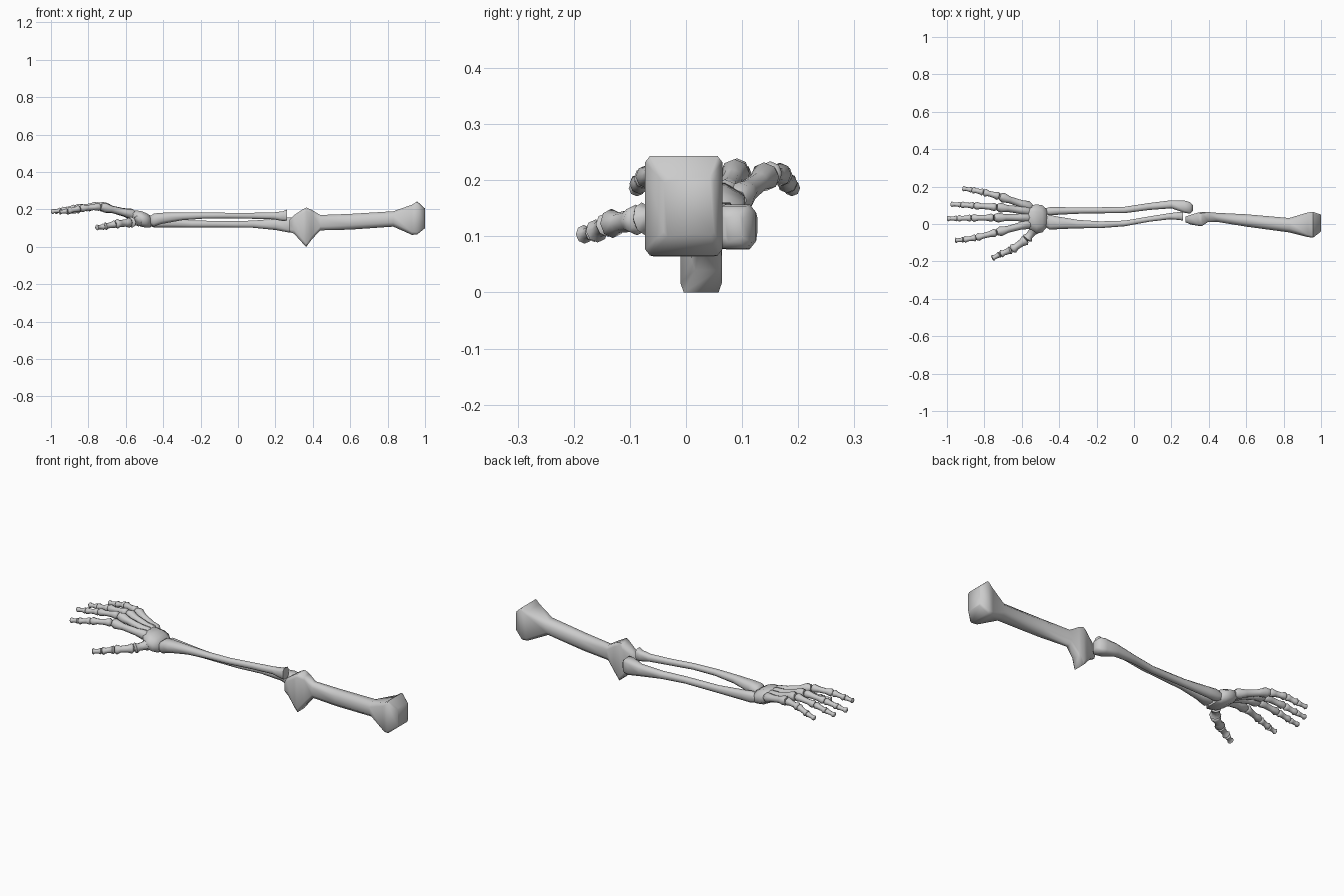
import bpy, bmesh, math
from mathutils import Vector


def finish(name, bm):
    bmesh.ops.recalc_face_normals(bm, faces=bm.faces)
    me = bpy.data.meshes.new(name)
    bm.to_mesh(me)
    bm.free()
    ob = bpy.data.objects.new(name, me)
    bpy.context.collection.objects.link(ob)
    bpy.ops.object.select_all(action='DESELECT')
    ob.select_set(True)
    bpy.context.view_layer.objects.active = ob
    bpy.ops.object.shade_smooth_by_angle(angle=math.radians(62))
    return ob


def skin(bm, rings):
    rings = [[bm.verts.new(p) for p in r] for r in rings]
    n = len(rings[0])
    for a, b in zip(rings, rings[1:]):
        for i in range(n):
            j = (i + 1) % n
            bm.faces.new((a[i], a[j], b[j], b[i]))
    bm.faces.new(rings[0])
    bm.faces.new(rings[-1])


def loft(name, sections):
    """Sections along x: (x, y_min, y_max, z_min, z_max, power).
    Power 1 gives a regular octagon, near 0 a square."""
    rings = []
    for x, y0, y1, z0, z1, power in sections:
        def se(c):
            return math.copysign((abs(c) / math.cos(math.pi / 8)) ** power, c)
        ring = []
        for k in range(8):
            a = math.pi / 8 + k * math.pi / 4
            ring.append((x, (y0 + y1) / 2 + (y1 - y0) / 2 * se(math.cos(a)),
                         (z0 + z1) / 2 + (z1 - z0) / 2 * se(math.sin(a))))
        rings.append(ring)
    bm = bmesh.new()
    skin(bm, rings)
    return finish(name, bm)


def finger(name, joints, radii):
    """Chain of small bones, each flared at its two ends."""
    profile = [(0.0, .75), (.1, 1.1), (.32, .8), (.68, .72), (.88, 1.05), (.99, .7)]
    bm = bmesh.new()
    for p, q, r in zip(joints, joints[1:], radii):
        p, q = Vector(p), Vector(q)
        d = (q - p).normalized()
        side = d.cross(Vector((0, 0, 1))).normalized()
        up = side.cross(d)
        skin(bm, [[p.lerp(q, t) + (side * math.cos(k * math.pi / 4)
                                   + up * math.sin(k * math.pi / 4)) * r * s
                   for k in range(8)] for t, s in profile])
    return finish(name, bm)


# Upper arm bone with squared shoulder end and tall elbow end
loft("upper_arm_bone", [
    (.275, .01, .04, .08, .145, .6), (.30, -.002, .048, .07, .17, .6),
    (.345, -.01, .062, .02, .20, .3), (.365, -.01, .064, 0, .21, .2),
    (.395, .01, .064, .04, .197, .3), (.44, .012, .06, .088, .17, .8),
    (.60, -.014, .052, .092, .176, .9), (.83, -.045, .032, .108, .19, .9),
    (.93, -.07, .062, .064, .225, .25), (.958, -.073, .065, .066, .243, .15),
    (1.0, -.04, .05, .10, .205, .2)])

# Forearm bone on the little finger side, running low
loft("ulna", [
    (-.485, .055, .082, .115, .15, .8), (-.45, .046, .09, .104, .16, .8),
    (-.40, .05, .09, .104, .155, .9), (-.25, .057, .088, .104, .141, .9),
    (-.05, .058, .092, .104, .137, .9), (.08, .075, .112, .102, .14, .9),
    (.20, .084, .127, .09, .15, .8), (.27, .06, .125, .077, .157, .5),
    (.30, .055, .117, .078, .154, .4), (.315, .07, .10, .09, .14, .5)])

# Forearm bone on the thumb side, running high
loft("radius", [
    (-.475, -.015, .04, .12, .16, .8), (-.45, -.03, .048, .108, .178, .7),
    (-.41, -.028, .04, .122, .182, .8), (-.30, -.023, .022, .142, .184, .9),
    (-.18, -.022, .014, .151, .183, .9), (-.05, -.012, .018, .152, .182, .9),
    (.08, .012, .04, .15, .182, .9), (.19, .025, .058, .147, .184, .9),
    (.24, .022, .064, .138, .19, .7), (.262, .018, .064, .14, .2, .5)])

# Wrist block
loft("wrist", [
    (-.575, .005, .08, .145, .185, .7), (-.56, -.025, .098, .13, .195, .7),
    (-.52, -.05, .105, .108, .192, .8), (-.49, -.045, .1, .102, .18, .8),
    (-.465, -.015, .075, .105, .165, .7)])

# Four fingers: joint positions from wrist to tip
sizes = [.025, .02, .0175, .014]
finger("little_finger", [(-.55, .09, .165), (-.72, .148, .212), (-.805, .17, .21),
                         (-.865, .182, .193), (-.917, .19, .185)], sizes)
finger("ring_finger", [(-.555, .068, .17), (-.735, .09, .218), (-.855, .098, .208),
                       (-.925, .103, .195), (-.98, .106, .188)], sizes)
finger("middle_finger", [(-.555, .035, .172), (-.75, .034, .22), (-.87, .032, .208),
                         (-.945, .03, .195), (-1.0, .029, .188)], sizes)
finger("index_finger", [(-.55, .005, .17), (-.735, -.045, .215), (-.845, -.073, .205),
                        (-.91, -.084, .192), (-.957, -.088, .185)], sizes)

# Thumb
finger("thumb", [(-.53, -.025, .14), (-.575, -.083, .13), (-.655, -.138, .122),
                 (-.715, -.162, .108), (-.759, -.184, .103)],
       [.028, .025, .02, .016])
